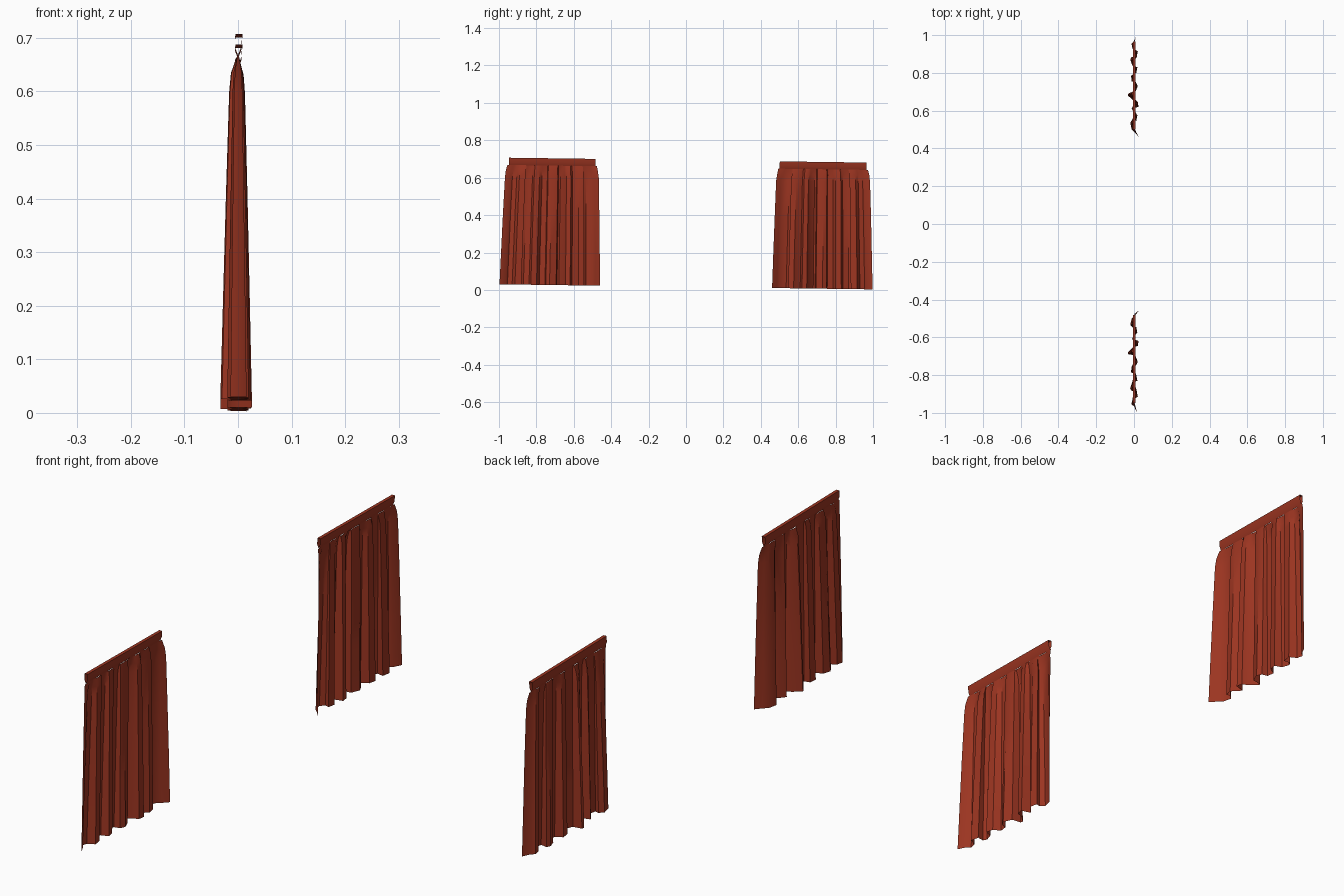
import bpy, math
from mathutils import Matrix

if "Cube" in bpy.data.objects:
    bpy.data.objects.remove(bpy.data.objects["Cube"])

mat = bpy.data.materials.new("red_cloth")
mat.diffuse_color = (0.33, 0.035, 0.015, 1)
mat.use_nodes = True
mat.node_tree.nodes["Principled BSDF"].inputs["Base Color"].default_value = mat.diffuse_color

TILT = Matrix.Rotation(-0.0135, 4, 'X')   # the hanging pair leans slightly

# hem outline seen from above: (distance from centre, depth)
HEM = [(.46, .026), (.485, .004), (.50, -.012), (.535, -.02), (.55, -.004),
       (.546, .012), (.575, .018), (.60, -.006), (.61, -.012), (.62, .024),
       (.645, .02), (.655, -.004), (.68, -.033), (.69, -.03), (.695, .006),
       (.73, .02), (.75, .01), (.755, -.012), (.785, -.016), (.80, .012),
       (.83, .018), (.84, -.01), (.87, -.02), (.885, -.012), (.881, .014),
       (.915, .02), (.93, -.008), (.955, -.014), (.965, 0), (.9975, .016)]

# rows of cloth: (height, inner edge, outer edge, fold depth factor)
ROWS = [(.0165, .46, .9975, 1), (.2, .464, .991, .85), (.4, .469, .984, .68),
        (.59, .474, .976, .5), (.625, .479, .972, .4), (.655, .485, .964, .08)]

# header tape cross-section: (depth, height)
HEADER = [(0, .655), (-.006, .67), (-.005, .694), (.008, .694), (.006, .67)]


def make_mesh(name, verts, faces):
    me = bpy.data.meshes.new(name)
    me.from_pydata(verts, [], faces)
    me.materials.append(mat)
    ob = bpy.data.objects.new(name, me)
    bpy.context.collection.objects.link(ob)
    me.transform(TILT)
    bpy.context.view_layer.objects.active = ob
    bpy.ops.object.select_all(action='DESELECT')
    ob.select_set(True)
    bpy.ops.object.shade_smooth_by_angle(angle=math.radians(35))
    return ob


def curtain(side, label):
    # pleated cloth
    n = len(HEM)
    verts = []
    for z, y0, y1, f in ROWS:
        for d, x in HEM:
            t = (d - .46) / .5375
            verts.append((x * f, side * (y0 + t * (y1 - y0)), z))
    faces = []
    for r in range(len(ROWS) - 1):
        for i in range(n - 1):
            a = r * n + i
            q = (a, a + 1, a + n + 1, a + n)
            faces.append(q if side > 0 else q[::-1])
    make_mesh(label + "_curtain_cloth", verts, faces)

    # open-ended header sleeve
    m = len(HEADER)
    verts = [(x, side * y, z) for y in (.492, .956) for x, z in HEADER]
    faces = []
    for i in range(m):
        j = (i + 1) % m
        q = (i, i + m, j + m, j)
        faces.append(q if side < 0 else q[::-1])
    make_mesh(label + "_curtain_header", verts, faces)


for side, label in ((-1, "front"), (1, "back")):
    curtain(side, label)
